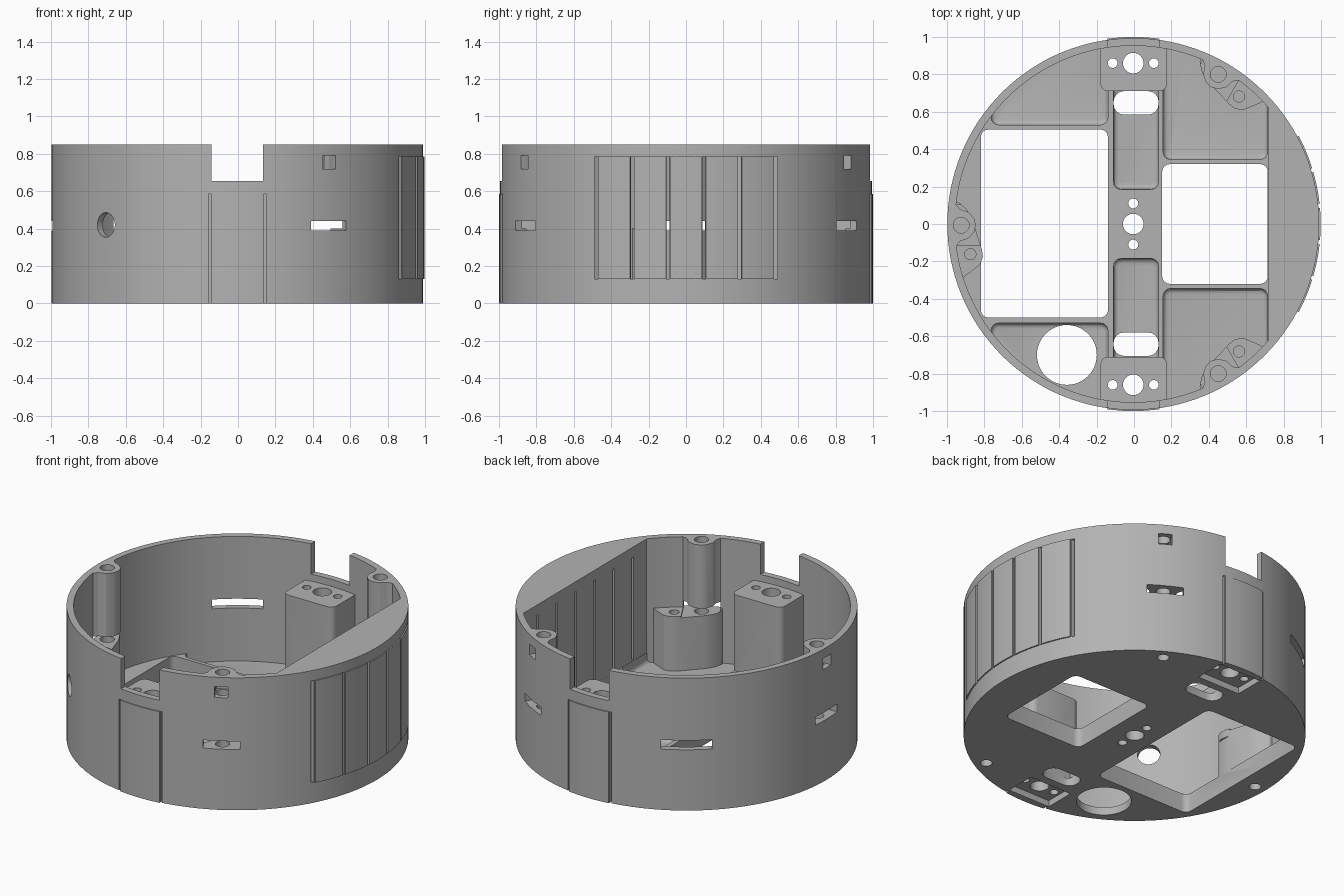
import bpy, bmesh, math
from mathutils import Matrix

cube = bpy.data.objects.get("Cube")
if cube:
    bpy.data.objects.remove(cube)

R, INNER, H, RIM, FLOOR, CHORD = 0.994, 0.955, 0.85, 0.12, 0.05, 0.72
SHIFT = -0.004

grey = bpy.data.materials.new("plain grey")
grey.use_nodes = True
grey.diffuse_color = (0.45, 0.45, 0.45, 1)
grey.node_tree.nodes["Principled BSDF"].inputs["Base Color"].default_value = (0.45, 0.45, 0.45, 1)


# ---- outlines ----
def circle(x, y, r, n=32):
    return [(x + r * math.cos(math.tau * i / n), y + r * math.sin(math.tau * i / n)) for i in range(n)]


def rrect(x0, x1, y0, y1, r=0.03, n=4):
    pts = []
    corners = [(x1 - r, y1 - r), (x0 + r, y1 - r), (x0 + r, y0 + r), (x1 - r, y0 + r)]
    for k, (cx, cy) in enumerate(corners):
        for i in range(n + 1):
            a = (k + i / n) * math.pi / 2
            pts.append((cx + r * math.cos(a), cy + r * math.sin(a)))
    return pts


def box(x0, x1, y0, y1):
    return [(x0, y0), (x1, y0), (x1, y1), (x0, y1)]


def arc(y0, y1, r0, r1, n=10):
    a0, a1 = math.asin(y0), math.asin(y1)
    angs = [a0 + (a1 - a0) * i / n for i in range(n + 1)]
    return ([(r1 * math.cos(a), r1 * math.sin(a)) for a in angs]
            + [(r0 * math.cos(a), r0 * math.sin(a)) for a in reversed(angs)])


# ---- solids ----
def prism(name, pts, z0, z1, coll=None, turn=0.0, fillet=0.0):
    bm = bmesh.new()
    base = bm.faces.new([bm.verts.new((x, y, z0)) for x, y in pts])
    up = bmesh.ops.extrude_face_region(bm, geom=[base])
    top = [g for g in up["geom"] if isinstance(g, bmesh.types.BMVert)]
    bmesh.ops.translate(bm, verts=top, vec=(0, 0, z1 - z0))
    if fillet:
        low = [e for e in bm.edges if all(abs(v.co.z - z0) < 1e-5 for v in e.verts)]
        bmesh.ops.bevel(bm, geom=low, offset=fillet, segments=3, profile=0.5, affect="EDGES")
    bmesh.ops.recalc_face_normals(bm, faces=bm.faces)
    bmesh.ops.transform(bm, matrix=Matrix.Rotation(turn, 4, "Z"), verts=bm.verts)
    me = bpy.data.meshes.new(name)
    bm.to_mesh(me)
    bm.free()
    ob = bpy.data.objects.new(name, me)
    me.materials.append(grey)
    (coll or bpy.context.scene.collection).objects.link(ob)
    ob.hide_render = coll is not None
    return ob


def group(name):
    c = bpy.data.collections.new(name)
    bpy.context.scene.collection.children.link(c)
    return c


def boolean(ob, coll, op):
    m = ob.modifiers.new("bool", "BOOLEAN")
    m.operand_type, m.collection, m.operation, m.solver = "COLLECTION", coll, op, "EXACT"
    with bpy.context.temp_override(object=ob, active_object=ob):
        bpy.ops.object.modifier_apply(modifier=m.name)
    for o in list(coll.objects):
        bpy.data.objects.remove(o)
    bpy.data.collections.remove(coll)


def finish(ob):
    bpy.ops.object.select_all(action="DESELECT")
    ob.select_set(True)
    bpy.context.view_layer.objects.active = ob
    bpy.ops.object.shade_smooth_by_angle(angle=math.radians(30))
    ob.location.x = SHIFT


# screw bosses: (angle, side of the lower screw)
BOSSES = [(math.radians(60.4), -1), (math.radians(-60.4), 1), (math.radians(180.4), 1)]
BOSS = [(1.1, -0.14), (0.93, -0.12), (0.89, -0.085), (0.86, -0.03), (0.81, 0.13), (0.805, 0.17),
        (0.82, 0.21), (0.87, 0.25), (0.94, 0.3), (1.1, 0.3)]
COLUMN = [(1.1, -0.14), (0.955, -0.12), (0.925, -0.085), (0.88, -0.07), (0.85, -0.035), (0.842, 0)]
COLUMN += [(x, -y) for x, y in reversed(COLUMN[:-1])]

# ---- cavity: bowl plus floor pockets, leaving bosses and mounting blocks ----
a = math.acos(CHORD / INNER)
bowl = [(INNER * math.cos(a + (math.tau - 2 * a) * i / 120),
         INNER * math.sin(a + (math.tau - 2 * a) * i / 120)) for i in range(121)]
cavity = prism("cavity", bowl, RIM, 1.0)
cavity.hide_render = True

pockets = group("pockets")
for s in (1, -1):
    for x0, x1, y0, y1 in ((-0.76, -0.135, 0.53, 1.1), (0.16, 0.718, 0.345, 1.1), (-0.105, 0.135, 0.185, 0.8)):
        lo, hi = sorted((s * y0, s * y1))
        prism("pocket", rrect(x0, x1, lo, hi, 0.04), FLOOR, 0.3, pockets, fillet=0.025)
boolean(cavity, pockets, "UNION")

limit = group("limit")
prism("limit_disc", circle(0, 0, INNER - 0.002, 128), -1, 2, limit)
boolean(cavity, limit, "INTERSECT")

solids = group("solids")
for ang, s in BOSSES:
    prism("boss", [(x, s * y) for x, y in BOSS], -0.1, 0.40, solids, ang)
    prism("boss_column", COLUMN, 0.435, 1.1, solids, ang)
for s in (1, -1):
    prism("mount_block", rrect(-0.175, 0.18, *sorted((s * 0.71, s * 1.1)), 0.04), -0.1, 0.61, solids)
boolean(cavity, solids, "DIFFERENCE")

# ---- everything cut from the drum ----
body = prism("drum_body", circle(0, 0, R, 128), 0, H)
hollow = group("hollow")
bpy.context.scene.collection.objects.unlink(cavity)
hollow.objects.link(cavity)
boolean(body, hollow, "DIFFERENCE")

cuts = group("cuts")
# floor openings
for pts in (rrect(-0.815, -0.135, -0.5, 0.505, 0.04), rrect(0.155, 0.719, -0.32, 0.32, 0.04),
            rrect(-0.105, 0.135, 0.585, 0.71, 0.055), rrect(-0.105, 0.135, -0.705, -0.58, 0.055),
            circle(-0.355, -0.7, 0.16, 48), circle(0, 0, 0.055)):
    prism("opening", pts, -0.1, 0.35, cuts)
for s in (1, -1):
    prism("pilot", circle(0, 0.11 * s, 0.027, 16), -0.1, 0.35, cuts)
    # mounting block holes and the shallow recess under them
    prism("mount_hole", circle(0, 0.86 * s, 0.055), -0.1, 0.8, cuts)
    for x in (-0.11, 0.11):
        prism("mount_pilot", circle(x, 0.86 * s, 0.026, 16), -0.1, 0.8, cuts)
    prism("mount_recess", box(-0.15, 0.15, *sorted((s * 0.76, s * 0.955))), -0.1, 0.04, cuts)
    # rim notch and door side grooves
    prism("notch", box(-0.137, 0.137, *sorted((s * 0.8, s * 1.1))), 0.655, 1.0, cuts)
    for x in (-0.147, 0.147):
        prism("groove", box(x - 0.006, x + 0.006, *sorted((s * 0.965, s * 1.1))), -0.1, 0.585, cuts)

# screw holes and nut slots in each boss
for ang, s in BOSSES:
    prism("screw_hole", circle(0.92, 0, 0.042, 24), 0.3, 1.0, cuts, ang)
    prism("foot_hole", circle(0.92, 0, 0.035, 24), -0.1, 0.2, cuts, ang)
    prism("small_hole", circle(0.872, 0.155 * s, 0.03, 16), 0.2, 0.5, cuts, ang)
    prism("nut_slot", box(0.78, 1.1, -0.109, 0.109), 0.39, 0.442, cuts, ang)
    prism("square_slot", box(0.87, 1.1, -0.04, 0.04), 0.72, 0.79, cuts, ang)
# wide slot in the rear wall
prism("wide_slot", box(0.85, 1.1, -0.148, 0.148), 0.39, 0.45, cuts, math.radians(125))
# vent slits through the thick side
SLITS = [-0.48, -0.288, -0.096, 0.096, 0.288, 0.48]
for y in SLITS:
    prism("slit", box(0.6, 1.1, y - 0.009, y + 0.009), 0.13, 0.785, cuts)
# round port in the front wall
port = prism("port", circle(0, 0, 0.066), 0.85, 1.1, cuts)
port.data.transform(Matrix.Translation((0, 0, 0.42)) @ Matrix.Rotation(math.radians(225), 4, "Z")
                    @ Matrix.Rotation(math.pi / 2, 4, "Y"))
boolean(body, cuts, "DIFFERENCE")
finish(body)

# ---- raised plates ----
for name, turn in (("front_door", -math.pi / 2), ("back_door", math.pi / 2)):
    finish(prism(name, arc(-0.14, 0.14, R - 0.01, R + 0.006), 0, 0.585, turn=turn))
for i, (y0, y1) in enumerate(zip(SLITS, SLITS[1:])):
    finish(prism(f"vent_slat_{i + 1}", arc(y0 + 0.01, y1 - 0.01, R - 0.01, R + 0.008), 0.13, 0.785))
